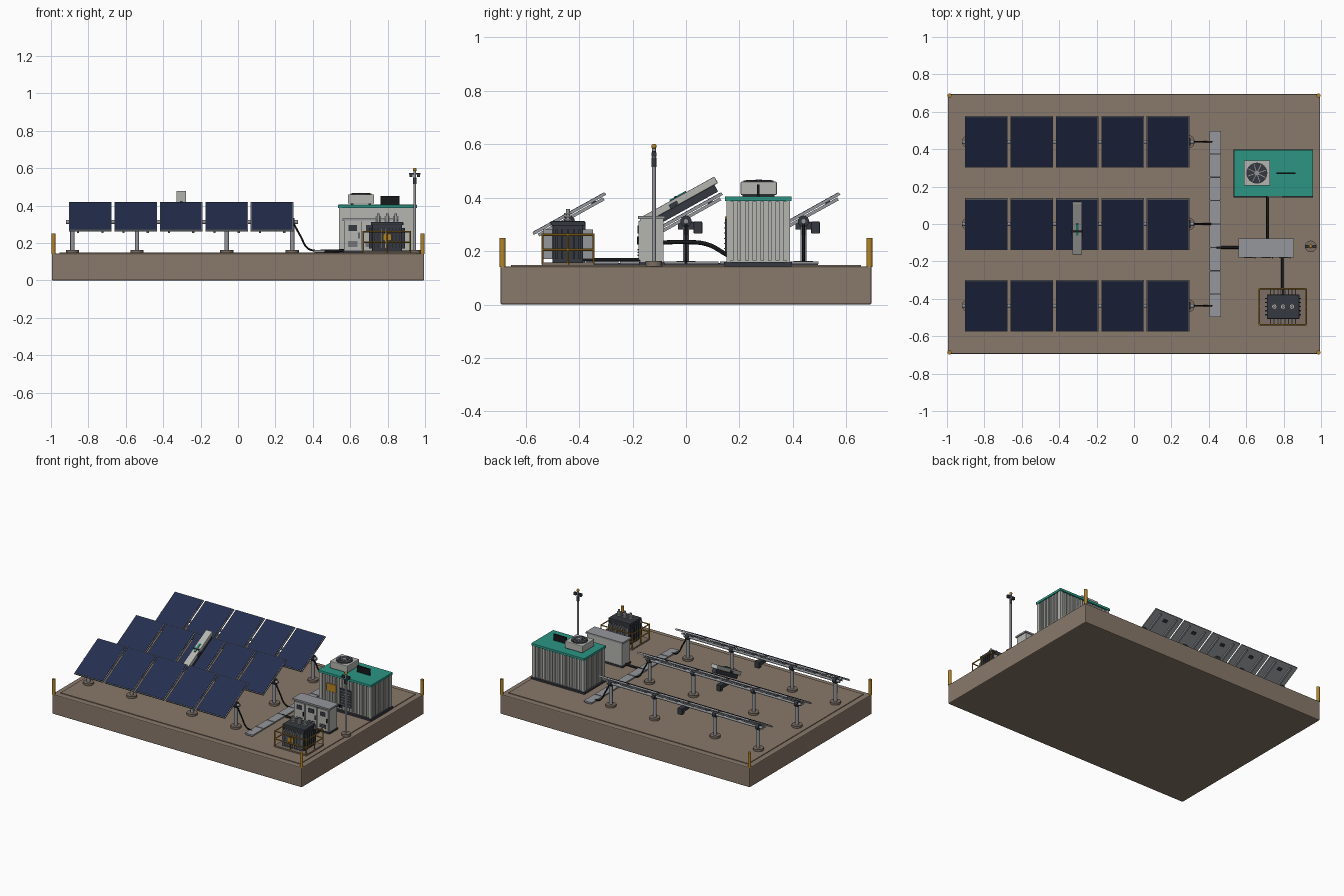
import bpy, bmesh, math
from mathutils import Matrix, Vector

cube = bpy.data.objects.get("Cube")
if cube:
    bpy.data.objects.remove(cube, do_unlink=True)


def material(name, rgb):
    m = bpy.data.materials.new(name)
    m.use_nodes = True
    m.diffuse_color = (*rgb, 1)
    m.node_tree.nodes["Principled BSDF"].inputs["Base Color"].default_value = (*rgb, 1)
    return m


EARTH = material("earth brown", (0.25, 0.19, 0.145))
PAD = material("footing brown", (0.2, 0.155, 0.125))
NAVY = material("panel navy", (0.018, 0.027, 0.075))
STEEL = material("galvanised steel", (0.3, 0.31, 0.33))
LIGHT = material("light grey", (0.46, 0.46, 0.44))
DARK = material("charcoal", (0.035, 0.04, 0.05))
BLACK = material("black rubber", (0.008, 0.009, 0.01))
TEAL = material("teal", (0.025, 0.3, 0.23))
YELLOW = material("safety yellow", (0.45, 0.23, 0.02))


def finish(name, bm, mat, smooth=False):
    me = bpy.data.meshes.new(name)
    bm.to_mesh(me)
    bm.free()
    me.materials.append(mat)
    ob = bpy.data.objects.new(name, me)
    bpy.context.collection.objects.link(ob)
    if smooth:
        bpy.ops.object.select_all(action='DESELECT')
        ob.select_set(True)
        bpy.context.view_layer.objects.active = ob
        bpy.ops.object.shade_smooth_by_angle(angle=math.radians(40))
    return ob


def boxes(name, mat, parts, frame=Matrix(), bevel=0):
    """One object made of boxes, each given as (centre, size)."""
    bm = bmesh.new()
    for c, s in parts:
        bmesh.ops.create_cube(bm, size=1, matrix=frame @ Matrix.Translation(c) @ Matrix.Diagonal((*s, 1)))
    ob = finish(name, bm, mat)
    if bevel:
        mod = ob.modifiers.new("Bevel", 'BEVEL')
        mod.width, mod.segments = bevel, 2
    return ob


def span(x0, x1, y0, y1, z0, z1):
    return ((x0 + x1) / 2, (y0 + y1) / 2, (z0 + z1) / 2), (x1 - x0, y1 - y0, z1 - z0)


def rods(name, mat, parts, sides=16):
    """One object made of round rods, each given as (start, end, radius)."""
    bm = bmesh.new()
    for a, b, r in parts:
        a, b = Vector(a), Vector(b)
        turn = (b - a).to_track_quat('Z', 'Y').to_matrix().to_4x4()
        bmesh.ops.create_cone(bm, cap_ends=True, segments=sides, radius1=r, radius2=r,
                              depth=(b - a).length, matrix=Matrix.Translation((a + b) / 2) @ turn)
    return finish(name, bm, mat, True)


def cable(name, points, r):
    cu = bpy.data.curves.new(name, 'CURVE')
    cu.dimensions = '3D'
    cu.bevel_depth, cu.bevel_resolution, cu.use_fill_caps = r, 2, True
    sp = cu.splines.new('BEZIER')
    sp.bezier_points.add(len(points) - 1)
    for p, co in zip(sp.bezier_points, points):
        p.co = co
        p.handle_left_type = p.handle_right_type = 'AUTO'
    cu.materials.append(BLACK)
    bpy.context.collection.objects.link(bpy.data.objects.new(name, cu))


# Ground block with a shallow raised field and corner bollards
G = 0.148
boxes("ground_block", EARTH, [span(-0.995, 0.995, -0.695, 0.695, 0, 0.143)], bevel=0.006)
boxes("ground_field", EARTH, [span(-0.955, 0.955, -0.655, 0.655, 0.14, G)])
corners = [(x, y) for x in (-0.987, 0.987) for y in (-0.687, 0.687)]
rods("corner_bollards", YELLOW, [((x, y, 0.14), (x, y, 0.25), 0.011) for x, y in corners])

# Solar rows: posts, torque tube, tilted panels, drive and cable
panel_x = [-0.79 + 0.243 * i for i in range(5)]
post_x = (-0.885, -0.54, -0.06, 0.29)
tilt = Matrix.Rotation(math.radians(29), 4, 'X')
for label, y in (("front", -0.437), ("middle", 0.0), ("back", 0.44)):
    frame = Matrix.Translation((0, y, 0.34)) @ tilt
    rods(label + "_row_footings", PAD, [((x, y, 0.14), (x, y, 0.163), 0.035) for x in post_x], 20)
    rods(label + "_row_posts", STEEL, [((x, y, 0.16), (x, y, 0.31), 0.012) for x in post_x])
    rods(label + "_row_torque_tube", STEEL, [((-0.92, y, 0.312), (0.32, y, 0.312), 0.01)])
    rods(label + "_row_bearings", DARK, [((x - 0.012, y, 0.312), (x + 0.012, y, 0.312), 0.021) for x in post_x])
    boxes(label + "_row_frames", STEEL, [((x, 0, 0), (0.228, 0.31, 0.01)) for x in panel_x], frame)
    boxes(label + "_row_glass", NAVY, [((x, 0, 0.005), (0.22, 0.302, 0.004)) for x in panel_x], frame)
    boxes(label + "_row_rails", STEEL,
          [((x + d, 0, -0.014), (0.012, 0.28, 0.012)) for x in panel_x for d in (-0.065, 0.065)], frame)
    boxes(label + "_row_junction_boxes", DARK, [((x, 0.1, -0.009), (0.03, 0.02, 0.008)) for x in panel_x], frame)
    boxes(label + "_row_drive", DARK, [((-0.3, y + 0.045, 0.288), (0.035, 0.032, 0.045)),
                                       ((-0.3, y, 0.295), (0.035, 0.06, 0.03))], bevel=0.003)
    cable(label + "_row_cable", [(0.3, y, 0.3), (0.335, y, 0.235), (0.375, y, 0.17), (0.42, y, 0.157)], 0.005)

# Cleaning robot riding on the middle row
frame = Matrix.Translation((-0.304, -0.005, 0.34)) @ tilt
boxes("robot_body", LIGHT, [((0, 0.01, 0.054), (0.052, 0.31, 0.028))], frame, 0.004)
boxes("robot_brush", DARK, [((0, 0.01, 0.026), (0.03, 0.28, 0.028))], frame)
boxes("robot_stripe", TEAL, [((0, 0.01, 0.07), (0.014, 0.07, 0.006))], frame)
boxes("robot_sensor", DARK, [((0, 0.0, 0.071), (0.045, 0.01, 0.008)),
                             ((0, -0.02, 0.05), (0.06, 0.035, 0.016))], frame)

# Cable tray with separate covers
boxes("cable_tray", DARK, [span(0.41, 0.46, -0.495, 0.495, 0.14, 0.155)])
boxes("tray_covers", STEEL, [((0.435, -0.4375 + 0.125 * i, 0.157), (0.062, 0.119, 0.009)) for i in range(8)])
cable("tray_to_cabinet_cable", [(0.44, -0.125, 0.156), (0.5, -0.125, 0.157), (0.58, -0.125, 0.16)], 0.008)
cable("cabinet_to_container_cable", [(0.715, -0.09, 0.232), (0.715, 0.0, 0.234),
                                     (0.715, 0.08, 0.225), (0.715, 0.155, 0.185)], 0.008)
cable("cabinet_to_transformer_cable", [(0.793, -0.17, 0.168), (0.793, -0.26, 0.168), (0.793, -0.39, 0.168)], 0.007)

# Inverter cabinet with three doors
boxes("cabinet_plinth", DARK, [span(0.562, 0.853, -0.176, -0.08, 0.14, 0.16)])
boxes("cabinet_body", LIGHT, [span(0.567, 0.848, -0.172, -0.084, 0.16, 0.32)])
boxes("cabinet_roof", STEEL, [span(0.56, 0.855, -0.18, -0.078, 0.32, 0.332)])
door_x = [0.614 + 0.0935 * i for i in range(3)]
boxes("cabinet_doors", LIGHT, [((x, -0.174, 0.24), (0.084, 0.008, 0.145)) for x in door_x])
boxes("cabinet_seams", DARK, [((x, -0.173, 0.24), (0.004, 0.004, 0.15)) for x in (0.661, 0.754)])
boxes("cabinet_screens", DARK, [((x, -0.179, 0.28), (0.045, 0.004, 0.03)) for x in door_x])
boxes("cabinet_vents", DARK, [((x, -0.179, 0.185 + 0.01 * i), (0.05, 0.004, 0.005))
                              for x in door_x for i in range(3)])
boxes("cabinet_handles", BLACK, [((x + 0.033, -0.18, 0.24), (0.006, 0.008, 0.03)) for x in door_x])

# Ribbed storage container with overhanging roof
boxes("container_plinth", DARK, [span(0.532, 0.958, 0.143, 0.397, 0.14, 0.16)])
boxes("container_walls", LIGHT, [span(0.547, 0.945, 0.16, 0.382, 0.155, 0.39)])
ribs = [((0.557 + 0.027 * i, y, 0.275), (0.013, 0.012, 0.22)) for i in range(15) for y in (0.158, 0.384)]
ribs += [((x, 0.171 + 0.0286 * i, 0.275), (0.012, 0.014, 0.22)) for i in range(8) for x in (0.545, 0.947)]
boxes("container_ribs", LIGHT, ribs)
boxes("container_corner_posts", LIGHT, [((x, y, 0.275), (0.016, 0.016, 0.235))
                                        for x in (0.547, 0.945) for y in (0.16, 0.382)])
boxes("container_roof", TEAL, [span(0.535, 0.957, 0.146, 0.396, 0.387, 0.405)], bevel=0.003)
boxes("warning_sign", YELLOW, [span(0.605, 0.68, 0.146, 0.152, 0.275, 0.33)])
boxes("container_louvre", DARK, [span(0.71, 0.8, 0.146, 0.153, 0.195, 0.32)])
boxes("louvre_slats", STEEL, [((0.755, 0.145, 0.21 + 0.019 * i), (0.08, 0.005, 0.004)) for i in range(6)])

# Roof cooling unit and upright vent
boxes("cooler_feet", DARK, [((x, 0.272, 0.407), (0.014, 0.12, 0.012)) for x in (0.61, 0.705)])
boxes("cooler_body", LIGHT, [span(0.587, 0.728, 0.205, 0.34, 0.41, 0.46)], bevel=0.004)
rods("cooler_fan_well", DARK, [((0.657, 0.272, 0.455), (0.657, 0.272, 0.464), 0.056)], 32)
for i in range(4):
    spin = Matrix.Translation((0.657, 0.272, 0.465)) @ Matrix.Rotation(math.pi * (0.25 * i + 0.1), 4, 'Z')
    boxes("cooler_guard_bar", STEEL, [((0, 0, 0), (0.1, 0.004, 0.003))], spin)
rods("cooler_hub", STEEL, [((0.657, 0.272, 0.463), (0.657, 0.272, 0.468), 0.012)])
boxes("roof_vent", BLACK, [span(0.762, 0.864, 0.266, 0.276, 0.4, 0.45)])

# Transformer with cooling fins and bushings
boxes("transformer_pad", PAD, [span(0.668, 0.922, -0.54, -0.342, 0.14, 0.158)])
boxes("transformer_tank", DARK, [span(0.717, 0.877, -0.5, -0.385, 0.155, 0.3)], bevel=0.004)
boxes("transformer_lid", DARK, [span(0.71, 0.884, -0.507, -0.378, 0.295, 0.312)], bevel=0.003)
boxes("transformer_fins", STEEL, [((0.73 + 0.0192 * i, y, 0.225), (0.006, 0.036, 0.11))
                                  for i in range(8) for y in (-0.517, -0.367)])
boxes("transformer_side_fins", DARK, [((x, -0.485 + 0.0215 * i, 0.225), (0.02, 0.006, 0.11))
                                      for i in range(5) for x in (0.711, 0.883)])
boxes("transformer_label", YELLOW, [((0.797, -0.537, 0.23), (0.045, 0.004, 0.035))])
for x in (0.75, 0.797, 0.844):
    rods("bushing_core", STEEL, [((x, -0.442, 0.31), (x, -0.442, 0.358), 0.007)])
    rods("bushing_sheds", LIGHT, [((x, -0.442, 0.315 + 0.011 * i), (x, -0.442, 0.32 + 0.011 * i), 0.014)
                                  for i in range(3)])

# Safety fence around the transformer
fx, fy = (0.67, 0.92), (-0.538, -0.346)
fence = [((x, y, 0.15), (x, y, 0.265), 0.004) for x in (*fx, 0.795) for y in fy]
fence += [((x, -0.442, 0.15), (x, -0.442, 0.265), 0.004) for x in fx]
for z in (0.205, 0.261):
    fence += [((fx[0], y, z), (fx[1], y, z), 0.004) for y in fy]
    fence += [((x, fy[0], z), (x, fy[1], z), 0.004) for x in fx]
rods("safety_fence", YELLOW, fence, 8)

# Weather and camera mast
mx, my = 0.945, -0.12
rods("mast_footing", PAD, [((mx, my, 0.14), (mx, my, 0.163), 0.031)], 20)
rods("mast_pole", STEEL, [((mx, my, 0.16), (mx, my, 0.585), 0.007)])
rods("mast_collar", DARK, [((mx, my, 0.515), (mx, my, 0.55), 0.009)])
boxes("mast_cameras", DARK, [((mx, my, 0.57), (0.06, 0.012, 0.008)),
                             ((mx - 0.02, my, 0.562), (0.018, 0.018, 0.016)),
                             ((mx + 0.02, my, 0.562), (0.018, 0.018, 0.016))])
bm = bmesh.new()
bmesh.ops.create_uvsphere(bm, u_segments=16, v_segments=10, radius=0.01, matrix=Matrix.Translation((mx, my, 0.592)))
finish("mast_beacon", bm, YELLOW, True)
